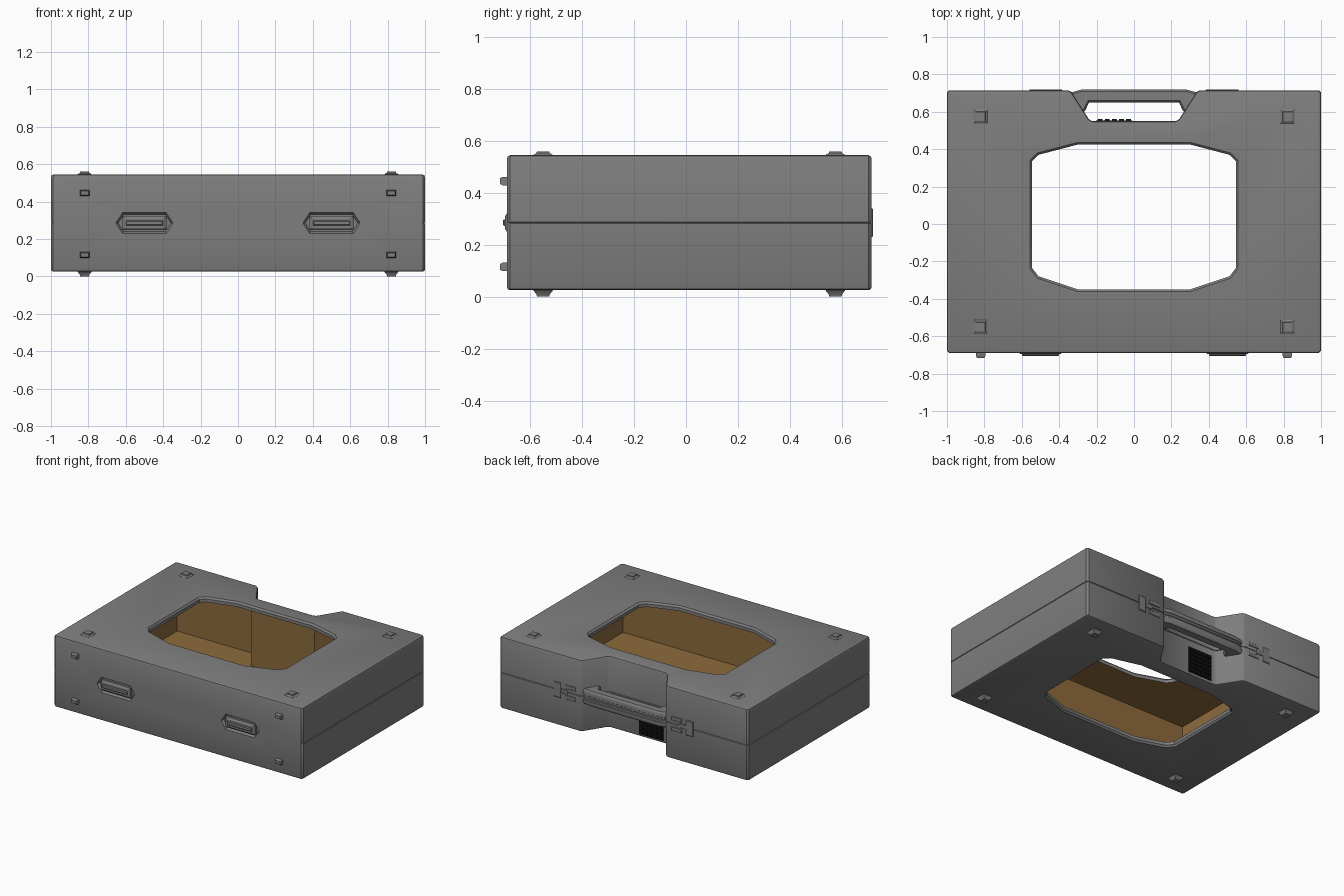
import bpy, bmesh, math
from mathutils import Matrix, Vector

if "Cube" in bpy.data.objects:
    bpy.data.objects.remove(bpy.data.objects["Cube"])


def material(name, rgb):
    m = bpy.data.materials.new(name)
    m.diffuse_color = (*rgb, 1)
    m.use_nodes = True
    m.node_tree.nodes["Principled BSDF"].inputs["Base Color"].default_value = m.diffuse_color
    return m


GREY = material("case grey", (0.21, 0.21, 0.21))
BROWN = material("lining brown", (0.27, 0.145, 0.046))
BLACK = material("grille black", (0.008, 0.008, 0.008))
MID = 0.285  # height of the seam between the two halves


def inset(pts, d):
    """Mitred inward offset of a counter-clockwise outline."""
    out = []
    for i, p in enumerate(pts):
        p = Vector(p)
        e1 = (p - Vector(pts[i - 1])).normalized()
        e2 = (Vector(pts[(i + 1) % len(pts)]) - p).normalized()
        n1, n2 = Vector((-e1.y, e1.x)), Vector((-e2.y, e2.x))
        out.append(p + (n1 + n2) * d / (1 + n1.dot(n2)))
    return out


def chamfer(pts, d):
    """Cut every corner of an outline."""
    out = []
    for i, p in enumerate(pts):
        p = Vector(p)
        for q in (pts[i - 1], pts[(i + 1) % len(pts)]):
            out.append(p + (Vector(q) - p).normalized() * d)
    return out


def rect(cx, cy, w, h):
    return [(cx - w / 2, cy - h / 2), (cx + w / 2, cy - h / 2),
            (cx + w / 2, cy + h / 2), (cx - w / 2, cy + h / 2)]


def loft(name, outlines, levels, mats=(GREY,), index=0, matrix=Matrix()):
    """Stack inset copies of each outline at the (height, inset) levels."""
    bm = bmesh.new()
    for pts in outlines:
        rings = [[bm.verts.new((*p, z)) for p in inset(pts, d)] for z, d in levels]
        for a, b in zip(rings, rings[1:]):
            for i in range(len(a)):
                bm.faces.new((a[i - 1], a[i], b[i], b[i - 1]))
        bm.faces.new(rings[0][::-1])
        bm.faces.new(rings[-1])
    bm.transform(matrix)
    bmesh.ops.recalc_face_normals(bm, faces=bm.faces)
    for f in bm.faces:
        f.material_index = index
    me = bpy.data.meshes.new(name)
    bm.to_mesh(me)
    bm.free()
    for m in mats:
        me.materials.append(m)
    ob = bpy.data.objects.new(name, me)
    bpy.context.collection.objects.link(ob)
    return ob


def cut(ob, cutter):
    mod = ob.modifiers.new("cut", 'BOOLEAN')
    mod.operation, mod.solver, mod.object = 'DIFFERENCE', 'EXACT', cutter
    bpy.context.view_layer.objects.active = ob
    bpy.ops.object.modifier_apply(modifier=mod.name)
    bpy.data.objects.remove(cutter)


TO_FRONT = Matrix.Rotation(math.radians(90), 4, 'X')   # (x, z) outline, level -> -y
TO_BACK = Matrix(((1, 0, 0, 0), (0, 0, 1, 0), (0, 1, 0, 0), (0, 0, 0, 1)))  # level -> +y
both = (GREY, BROWN)

# case shell: notched outline, rounded rims and a seam groove
plan = [(-1, -.69), (1, -.69), (1, .715), (.34, .715), (.235, .55),
        (-.235, .55), (-.34, .715), (-1, .715)]
outline = chamfer(plan, .012)
case = loft("case_shell", [outline],
            [(.025, .014), (.029, .004), (.039, 0), (MID - .003, 0), (MID, .005),
             (MID + .003, 0), (.531, 0), (.541, .004), (.545, .014)], both)
# the groove does not run across the front
for v in case.data.vertices:
    if v.co.y < -.67 and abs(v.co.z - MID) < .001:
        v.co.y -= .005

# hollow inside with brown lining
cut(case, loft("cavity_cutter", [inset(plan, .035)], [(.06, 0), (.51, 0)], both, 1))

# eight-sided style opening through lid and base, with chamfered lips
half = [(.30, -.35), (.51, -.28), (.545, -.235), (.545, .335), (.51, .37), (.30, .425)]
window = half + [(-x, y) for x, y in reversed(half)]
cut(case, loft("window_cutter", [window],
               [(.005, -.03), (.037, 0), (.533, 0), (.565, -.03)], both))

# hinge recesses in the front
hexes = [[(s - .155, MID), (s - .118, MID - .057), (s + .118, MID - .057),
          (s + .155, MID), (s + .118, MID + .057), (s - .118, MID + .057)]
         for s in (-.5, .5)]
cut(case, loft("hinge_cutter", hexes, [(.672, .012), (.70, -.004)], both, 0, TO_FRONT))

# hinges: stepped bars seated in the recesses
loft("hinge_bars", [rect(s, MID, .235, .075) for s in (-.5, .5)],
     [(.665, 0), (.688, 0), (.696, .012)], matrix=TO_FRONT)
loft("hinge_knuckles", [rect(s, MID, .20, .026) for s in (-.5, .5)],
     [(.69, 0), (.700, 0), (.705, .005)], matrix=TO_FRONT)

# feet on lid, base and front
spots = [rect(x, y, .075, .075) for x in (-.82, .82) for y in (-.55, .575)]
loft("lid_feet", spots, [(.535, 0), (.546, 0), (.553, .012), (.56, .014)])
loft("base_feet", spots, [(.035, 0), (.024, 0), (.009, .012), (0, .014)])
loft("front_feet", [rect(x, z, .05, .032) for x in (-.82, .82) for z in (.115, .445)],
     [(.68, 0), (.706, 0), (.716, .005)], matrix=TO_FRONT)

# carrying handle bridging the notch, split by a groove
grip = [(.35, .70), (.28, .719), (-.28, .719), (-.35, .70), (-.28, .59),
        (-.262, .605), (-.24, .65), (.24, .65), (.262, .605), (.28, .59)]
loft("handle", [grip],
     [(.230, .010), (.238, .002), (.245, 0), (.265, 0), (.268, .004), (MID - .004, .004),
      (MID, .009), (MID + .004, .004), (.302, .004), (.305, 0), (.325, 0),
      (.332, .002), (.340, .010)])

# latches on the back, both sides
plates, clips = [], []
for s in (-1, 1):
    plates.append(rect(s * .53, MID, .06, .11))
    clips += [rect(s * .425, MID + k * .038, .085, .028) for k in (-1, 1)]
    clips.append(rect(s * .475, MID, .06, .03))
loft("latch_plates", plates, [(.70, 0), (.717, 0), (.720, .004)], matrix=TO_BACK)
loft("latch_clips", clips, [(.70, 0), (.716, 0), (.719, .003)], matrix=TO_BACK)

# black grille on the notch wall
loft("grille_plate", [rect(-.105, .138, .195, .19)], [(.545, 0), (.553, 0)],
     (BLACK,), matrix=TO_BACK)
loft("grille_cells", [rect(-.181 + .038 * i, .060 + .031 * j, .03, .024)
                      for i in range(5) for j in range(6)],
     [(.55, 0), (.562, .003)], (BLACK,), matrix=TO_BACK)

# soft shading with sharp edges kept
bpy.ops.object.select_all(action='DESELECT')
for ob in bpy.context.scene.objects:
    ob.select_set(True)
bpy.context.view_layer.objects.active = case
bpy.ops.object.shade_smooth_by_angle(angle=math.radians(30))
